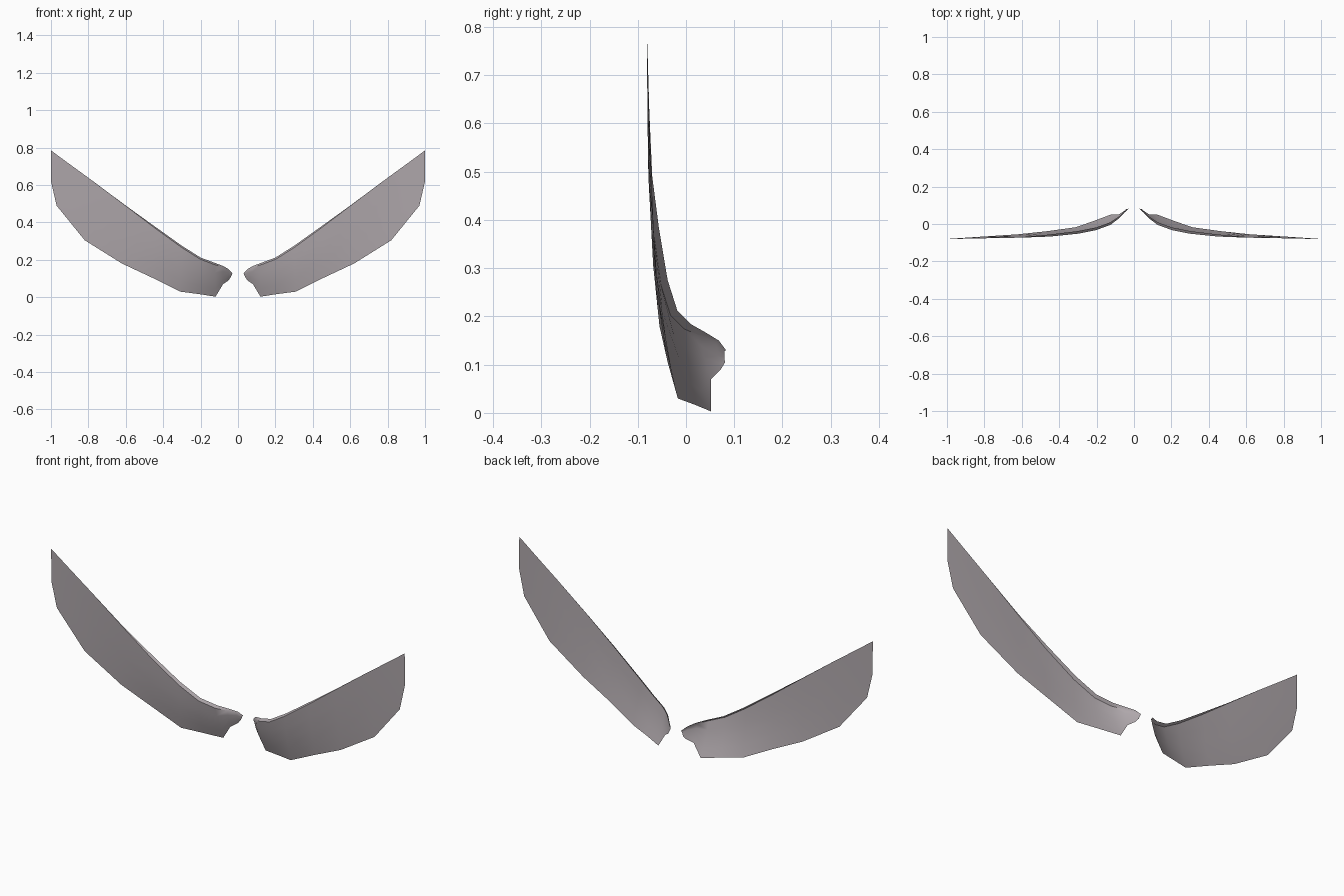
import bpy, bmesh, math
from mathutils import Vector

if "Cube" in bpy.data.objects:
    bpy.data.objects.remove(bpy.data.objects["Cube"])

# Material
mat = bpy.data.materials.new("warm_grey")
mat.diffuse_color = (0.43, 0.39, 0.41, 1)
mat.use_nodes = True
mat.node_tree.nodes["Principled BSDF"].inputs["Base Color"].default_value = mat.diffuse_color

# Stations from root to tip: lower edge, upper edge, size of the rolled lip
STATIONS = [
    ((.040, .081, .105), (.030, .083, .130), 0.2),
    ((.050, .072, .090), (.050, .068, .150), 0.4),
    ((.080, .052, .070), (.080, .040, .167), 0.7),
    ((.120, .052, .003), (.125, .010, .184), 1.0),
    ((.210, .018, .017), (.200, -.018, .212), 1.0),
    ((.310, -.017, .030), (.300, -.038, .275), 1.0),
    ((.460, -.038, .105), (.450, -.056, .382), 0.8),
    ((.620, -.055, .180), (.600, -.070, .490), 0.2),
    ((.820, -.068, .305), (.780, -.076, .624), 0.0),
    ((.970, -.078, .490), (.920, -.079, .726), 0.0),
    ((1.00, -.080, .620), (1.00, -.081, .785), 0.0),
]
STEPS = 4


def section(low, high, lip):
    """Points up one cross-section: bowed sheet, ridge, then the lip rolled back."""
    low, high = Vector(low), Vector(high)
    ridge = high - Vector((0, .014, .010)) * lip
    pts = []
    for i in range(STEPS + 1):
        t = i / STEPS
        p = low.lerp(ridge, t)
        p.y -= .006 * lip * math.sin(math.pi * t)
        pts.append(p)
    if lip:
        pts.append(high)
    else:
        pts.append(pts[-1])
    return pts


def wing(name, side):
    bm = bmesh.new()
    rows = []
    for st in STATIONS:
        rows.append([bm.verts.new((p.x * side, p.y, p.z)) for p in section(*st)])
    for a, b in zip(rows, rows[1:]):
        for i in range(len(a) - 1):
            quad = (a[i], b[i], b[i + 1], a[i + 1])
            bm.faces.new(quad if side > 0 else quad[::-1])
    bmesh.ops.remove_doubles(bm, verts=bm.verts, dist=1e-5)
    mesh = bpy.data.meshes.new(name)
    bm.to_mesh(mesh)
    bm.free()
    mesh.materials.append(mat)
    obj = bpy.data.objects.new(name, mesh)
    bpy.context.collection.objects.link(obj)
    bpy.context.view_layer.objects.active = obj
    obj.select_set(True)
    bpy.ops.object.shade_smooth_by_angle(angle=math.radians(50))
    obj.select_set(False)


# Pair of mirrored wings
wing("right_wing", 1)
wing("left_wing", -1)
